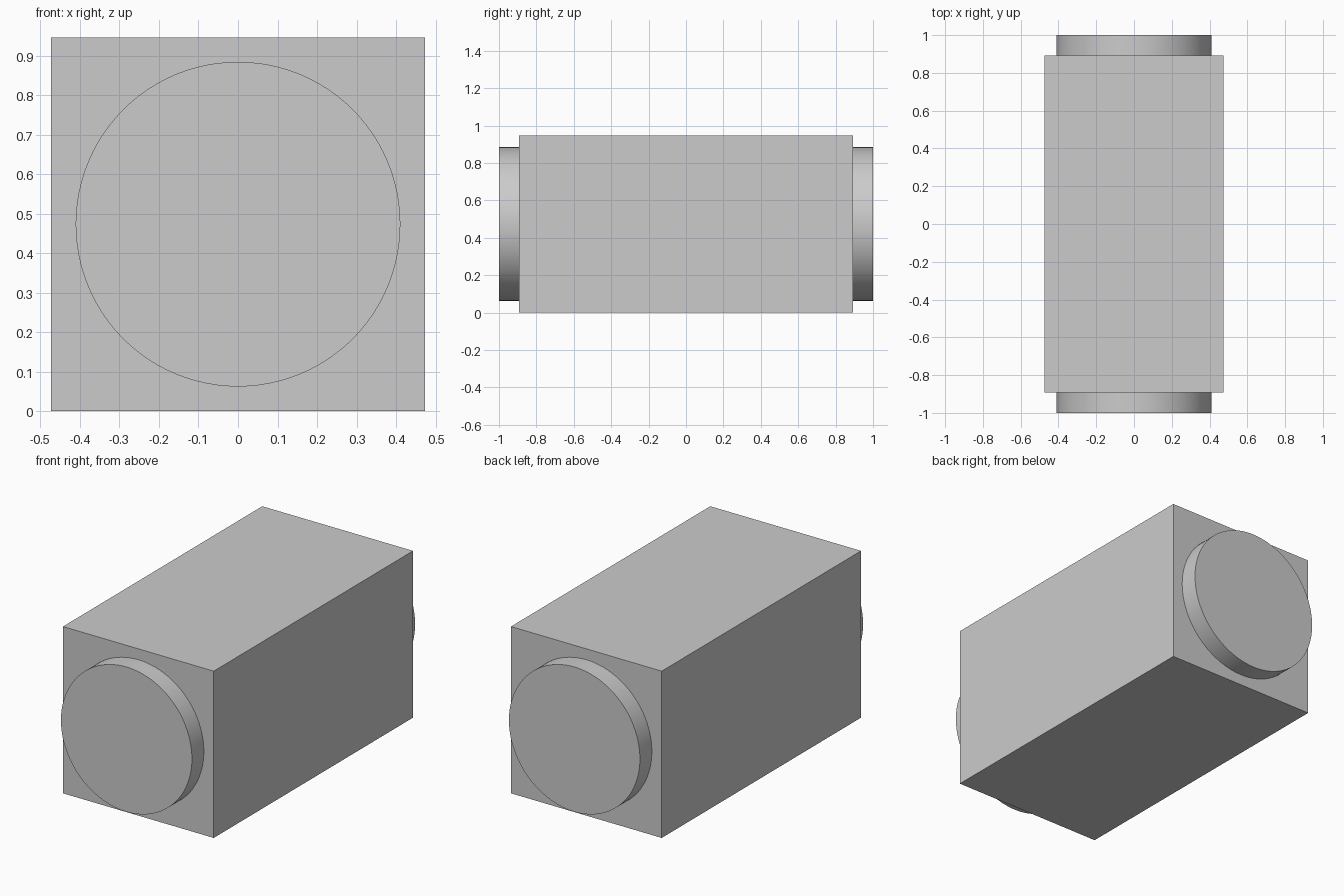
import bpy
import math

if "Cube" in bpy.data.objects:
    bpy.data.objects.remove(bpy.data.objects["Cube"])

SIDE = 0.946        # square section of the body
BODY_HALF = 0.893   # half length of the body
END_HALF = 1.0      # half length including the end discs
RADIUS = 0.411
EMBED = 0.01        # how far each disc sinks into the body

# Main rectangular body
bpy.ops.mesh.primitive_cube_add(size=1, location=(0, 0, SIDE / 2))
body = bpy.context.object
body.name = "body"
body.scale = (SIDE, BODY_HALF * 2, SIDE)
bpy.ops.object.transform_apply(location=False, rotation=False, scale=True)


def end_disc(name, direction):
    """Round boss projecting from one end of the body."""
    inner = BODY_HALF - EMBED
    bpy.ops.mesh.primitive_cylinder_add(
        vertices=96, radius=RADIUS, depth=END_HALF - inner,
        location=(0, direction * (END_HALF + inner) / 2, SIDE / 2),
        rotation=(math.pi / 2, 0, 0))
    bpy.context.object.name = name
    bpy.ops.object.shade_smooth_by_angle(angle=math.radians(30))


# Matching discs on both ends
end_disc("front_disc", -1)
end_disc("back_disc", 1)
